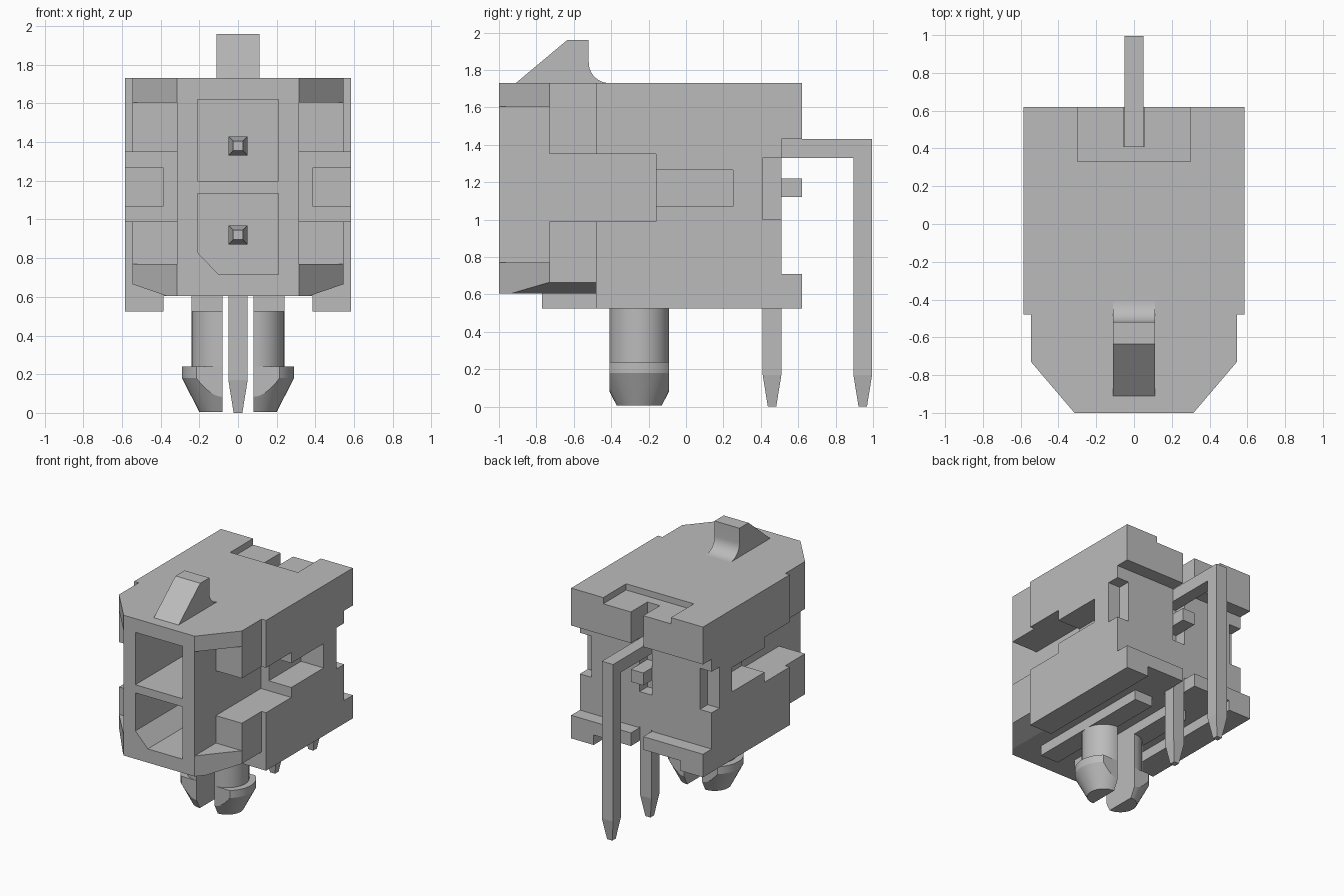
import bpy, bmesh, math
from mathutils import Vector

old = bpy.data.objects.get("Cube")
if old:
    bpy.data.objects.remove(old, do_unlink=True)

grey = bpy.data.materials.new("plain grey")
grey.use_nodes = True
grey.diffuse_color = (0.5, 0.5, 0.5, 1)
grey.node_tree.nodes["Principled BSDF"].inputs["Base Color"].default_value = (0.5, 0.5, 0.5, 1)


def finish(name, bm):
    bmesh.ops.recalc_face_normals(bm, faces=bm.faces)
    me = bpy.data.meshes.new(name)
    bm.to_mesh(me)
    bm.free()
    me.materials.append(grey)
    ob = bpy.data.objects.new(name, me)
    bpy.context.collection.objects.link(ob)
    return ob


def prism(name, pts, lo, hi, axis):
    """Extrude a 2D outline along an axis; pts hold the other two axes in order."""
    def place(p, d):
        v = list(p)
        v.insert("xyz".index(axis), d)
        return v
    bm = bmesh.new()
    face = bm.faces.new([bm.verts.new(place(p, lo)) for p in pts])
    out = bmesh.ops.extrude_face_region(bm, geom=[face])
    move = Vector(place((0, 0), hi - lo))
    bmesh.ops.translate(bm, vec=move, verts=[g for g in out["geom"] if isinstance(g, bmesh.types.BMVert)])
    return finish(name, bm)


def box(name, x0, x1, y0, y1, z0, z1):
    return prism(name, [(x0, y0), (x1, y0), (x1, y1), (x0, y1)], z0, z1, "z")


def boolean(target, tool, operation="DIFFERENCE"):
    mod = target.modifiers.new("cut", "BOOLEAN")
    mod.operation, mod.object, mod.solver = operation, tool, "EXACT"
    bpy.context.view_layer.objects.active = target
    bpy.ops.object.modifier_apply(modifier=mod.name)
    bpy.data.objects.remove(tool, do_unlink=True)


def cut_box(target, *limits):
    boolean(target, box("cutter", *limits))


# Housing from its plan outline
half = [(0.315, -1), (0.545, -0.73), (0.545, -0.48), (0.585, -0.48), (0.585, 0.62)]
plan = half + [(-x, y) for x, y in reversed(half)]
housing = prism("housing", plan, 0.525, 1.73, "z")

# Underside channel and raised nose
cut_box(housing, -0.385, 0.385, -2, 2, 0.4, 0.605)
cut_box(housing, -1, 1, -2, -0.48, 0.4, 0.605)

# Recessed back between the two lips
cut_box(housing, -1, 1, 0.51, 2, 0.71, 1.43)

# Side grooves, front recesses, sloped lower corners and back notches
for s in (-1, 1):
    def side(a, b, *rest):
        cut_box(housing, min(s * a, s * b), max(s * a, s * b), *rest)
    side(0.315, 1, -2, -0.16, 0.99, 1.35)
    side(0.385, 1, -0.3, 0.25, 1.07, 1.265)
    side(0.315, 1, -2, -0.73, 0.77, 1.605)
    side(0.48, 1, 0.41, 2, 1.0, 1.33)
    slope = [(s * 0.37, 0.605), (s * 0.545, 0.665), (s * 0.7, 0.717), (s * 0.7, 0.5), (s * 0.37, 0.5)]
    boolean(housing, prism("cutter", slope, -2, -0.48, "y"))

# Contact cavities, the lower one with a cut corner
cut_box(housing, -0.21, 0.21, -2, 0.2, 1.2, 1.62)
cavity = [(-0.21, 0.83), (-0.1, 0.715), (0.21, 0.715), (0.21, 1.135), (-0.21, 1.135)]
boolean(housing, prism("cutter", cavity, -2, 0.2, "y"))

# Top recess and contact slots at the back
cut_box(housing, -0.3, 0.3, 0.33, 2, 1.68, 2)
cut_box(housing, -0.055, 0.055, 0.41, 2, 1.0, 2)
cut_box(housing, -0.055, 0.055, 0.41, 2, 0.4, 0.72)
box("back_key", -0.055, 0.055, 0.4, 0.62, 1.12, 1.22)

# Latch ramp with a curved heel
heel = [(-0.41 - 0.11 * math.sin(a), 1.84 - 0.11 * math.cos(a))
        for a in [math.radians(90 - 9 * i) for i in range(11)]]
latch = prism("latch_ramp", [(-0.91, 1.73), (-0.635, 1.96), (-0.52, 1.96)] + heel, -0.11, 0.11, "x")


# Contacts: square bars with tapered tips
def contact(name, tail_y, tail_top, z):
    w = 0.05
    bm = bmesh.new()
    bmesh.ops.create_cube(bm, size=1)
    for v in bm.verts:
        tip = v.co.z < 0
        v.co = Vector((2 * w * v.co.x, tail_y + 2 * w * v.co.y, 0.17 if tip else tail_top))
    bottom = min(bm.faces, key=lambda f: f.calc_center_median().z)
    out = bmesh.ops.extrude_face_region(bm, geom=[bottom])
    for v in [g for g in out["geom"] if isinstance(g, bmesh.types.BMVert)]:
        v.co = Vector((v.co.x * 0.45, tail_y + (v.co.y - tail_y) * 0.45, 0))
    bmesh.ops.delete(bm, geom=[bottom], context="FACES_ONLY")
    finish(name + "_tail", bm)
    box(name + "_arm", -w, w, -0.55, tail_y + w, z - w, z + w)
    # pointed mating end
    bm = bmesh.new()
    bmesh.ops.create_cone(bm, cap_ends=True, segments=4, radius1=w * math.sqrt(2),
                          radius2=w * 0.7, depth=0.1)
    for v in bm.verts:
        x, y, h = v.co
        r = math.sqrt(0.5)
        v.co = Vector(((x - y) * r, -0.6 - h, z + (x + y) * r))
    finish(name + "_point", bm)


contact("upper_contact", 0.945, 1.43, 1.38)
contact("lower_contact", 0.46, 0.97, 0.92)


# Split mounting pegs: half-round posts with flared, tapered heads
def round_stack(name, x, rings):
    bm = bmesh.new()
    n = 40
    loops = [[bm.verts.new((x + r * math.cos(math.tau * i / n), -0.25 + r * math.sin(math.tau * i / n), z))
              for i in range(n)] for r, z in rings]
    for a, b in zip(loops, loops[1:]):
        for i in range(n):
            bm.faces.new((a[i], a[(i + 1) % n], b[(i + 1) % n], b[i]))
    bm.faces.new(loops[0])
    bm.faces.new(loops[-1])
    return finish(name, bm)


for s, label in ((-1, "right"), (1, "left")):
    peg = round_stack(label + "_peg", s * 0.08, [(0.12, 0.005), (0.21, 0.18), (0.21, 0.24), (0.16, 0.24), (0.16, 0.53)])
    keep = box("keeper", *sorted((s * 0.08, s * 0.5)), -0.41, -0.09, -0.1, 0.6)
    boolean(peg, keep, "INTERSECT")
    bpy.ops.object.select_all(action="DESELECT")
    peg.select_set(True)
    bpy.context.view_layer.objects.active = peg
    bpy.ops.object.shade_smooth_by_angle(angle=math.radians(25))
    # standoff rail above each peg
    box(label + "_rail", *sorted((s * 0.08, s * 0.24)), -0.77, 0.3, 0.525, 0.615)

bpy.ops.object.select_all(action="DESELECT")
latch.select_set(True)
bpy.context.view_layer.objects.active = latch
bpy.ops.object.shade_smooth_by_angle(angle=math.radians(25))
